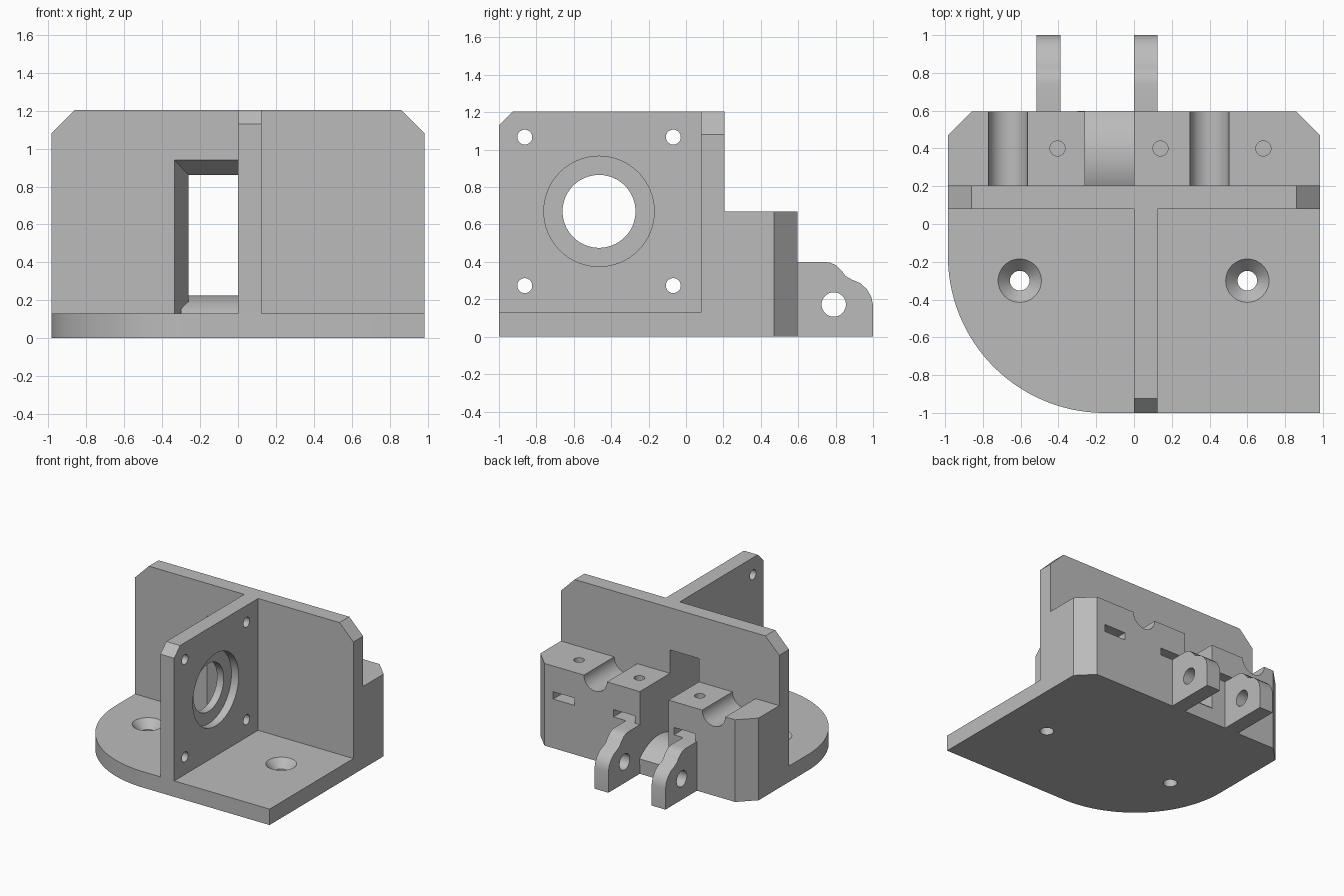
import bpy, bmesh, math
from mathutils import Vector

old = bpy.data.objects.get("Cube")
if old:
    bpy.data.objects.remove(old)

grey = bpy.data.materials.new("light_grey")
grey.use_nodes = True
colour = (0.5, 0.5, 0.5, 1)
grey.diffuse_color = colour
grey.node_tree.nodes["Principled BSDF"].inputs["Base Color"].default_value = colour


def loft(name, axis, a, b, start, end=None):
    """Solid between a 2D profile at a and another (or the same) at b."""
    def place(p, d):
        return {"x": (d, p[0], p[1]), "y": (p[0], d, p[1]), "z": (p[0], p[1], d)}[axis]
    bm = bmesh.new()
    lo = [bm.verts.new(place(p, a)) for p in start]
    hi = [bm.verts.new(place(p, b)) for p in (end or start)]
    bm.faces.new(lo)
    bm.faces.new(hi)
    n = len(lo)
    for i in range(n):
        j = (i + 1) % n
        bm.faces.new((lo[i], lo[j], hi[j], hi[i]))
    bmesh.ops.recalc_face_normals(bm, faces=bm.faces[:])
    me = bpy.data.meshes.new(name)
    bm.to_mesh(me)
    bm.free()
    me.materials.append(grey)
    ob = bpy.data.objects.new(name, me)
    bpy.context.collection.objects.link(ob)
    return ob


def rect(u0, u1, v0, v1):
    return [(u0, v0), (u1, v0), (u1, v1), (u0, v1)]


def arc(u, v, r, a0=0, a1=360, n=48):
    count = n if a1 - a0 == 360 else n + 1
    steps = [math.radians(a0 + (a1 - a0) * i / n) for i in range(count)]
    return [(u + r * math.cos(t), v + r * math.sin(t)) for t in steps]


def finish(ob, cutters=()):
    """Cut the part, drop the cutters and shade its curves smooth."""
    for c in cutters:
        c.hide_render = True
        mod = ob.modifiers.new("cut", "BOOLEAN")
        mod.operation = "DIFFERENCE"
        mod.solver = "EXACT"
        mod.object = c
    bpy.context.view_layer.update()
    graph = bpy.context.evaluated_depsgraph_get()
    me = bpy.data.meshes.new_from_object(ob.evaluated_get(graph))
    ob.modifiers.clear()
    ob.data = me
    me.name = ob.name
    for c in cutters:
        bpy.data.objects.remove(c)
    me.shade_smooth()
    me.set_sharp_from_angle(angle=math.radians(25))


W, FRONT, BACK = 0.985, -1.0, 0.595
WALL0, WALL1 = 0.08, 0.205
PLATE, TOP, BLOCK = 0.13, 1.205, 0.67
CH = 0.125

# Base plate with one rounded corner and two countersunk holes
base = loft("base_plate", "z", 0, PLATE,
            arc(-W + 0.83, FRONT + 0.83, 0.83, 180, 270) + [(W, FRONT), (W, WALL0), (-W, WALL0)])
cuts = []
for x in (-0.605, 0.6):
    cuts.append(loft("cut", "z", -0.1, 0.2, arc(x, -0.3, 0.052)))
    cuts.append(loft("cut", "z", 0.05, PLATE + 0.01, arc(x, -0.3, 0.04), arc(x, -0.3, 0.124)))
finish(base, cuts)

# Back wall with chamfered top corners and a tapered opening
wall = loft("back_wall", "y", WALL0, WALL1,
            [(-W, 0), (W, 0), (W, TOP - CH), (W - CH, TOP), (CH - W, TOP), (-W, TOP - CH)])
d = 0.006
finish(wall, [loft("cut", "y", WALL0 - 0.01, WALL1 + 0.01,
                   rect(-0.335 - d, 0, PLATE, 0.94 + d), rect(-0.26 + d, 0, PLATE, 0.86 - d))])

# Motor plate with bore, counterbore and four screw holes
cy, cz = -0.465, 0.67
plate = loft("motor_plate", "x", 0, CH,
             [(FRONT, PLATE), (WALL0, PLATE), (WALL0, TOP), (FRONT + 0.075, TOP), (FRONT, TOP - 0.075)])
cuts = [loft("cut", "x", -0.1, 0.3, arc(cy, cz, 0.195, n=64)),
        loft("cut", "x", 0.06, 0.3, arc(cy, cz, 0.295, n=64))]
for sy in (-1, 1):
    for sz in (-1, 1):
        cuts.append(loft("cut", "x", -0.1, 0.3, arc(cy + sy * 0.397, cz + sz * 0.397, 0.04, n=32)))
finish(plate, cuts)

# Rear block with channel, rod grooves, screw holes and nut slots
block = loft("rear_block", "z", 0, BLOCK,
             [(-W, WALL1), (W, WALL1), (W, BACK - CH), (W - CH, BACK), (CH - W, BACK), (-W, BACK - CH)])
cuts = [loft("cut", "y", 0.1, 0.8, rect(-0.26, 0, 0.1, 0.9))]
for x in (-0.667, 0.4):
    cuts.append(loft("cut", "y", 0.1, 0.8, arc(x, BLOCK, 0.104)))
for x in (-0.405, 0.14, 0.685):
    cuts.append(loft("cut", "z", 0.25, 0.8, arc(x, 0.4, 0.04, n=32)))
    cuts.append(loft("cut", "y", 0.3, 0.8, rect(x - 0.097, x + 0.097, 0.4, 0.46)))
finish(block, cuts)

# Rounded guide floor inside the channel
floor = loft("channel_floor", "x", -0.3, 0,
             [(WALL0, 0.05)] + [p for p in reversed(arc(0.35, -0.125, 0.35, 45, 140, 32))] + [(BACK, 0.05)])
finish(floor)

# Two hinge lugs on the back
lug = [(BACK, 0), (1, 0), (1, 0.17), (0.99, 0.215), (0.965, 0.256), (0.93, 0.287), (0.885, 0.306),
       (0.855, 0.323), (0.83, 0.355), (0.8, 0.383), (0.77, 0.396), (0.74, 0.4), (BACK, 0.4)]
for name, x in (("right_hinge_lug", -0.515), ("left_hinge_lug", 0)):
    hinge = loft(name, "x", x, x + CH, lug)
    finish(hinge, [loft("cut", "x", x - 0.1, x + 0.3, arc(0.79, 0.172, 0.065))])
